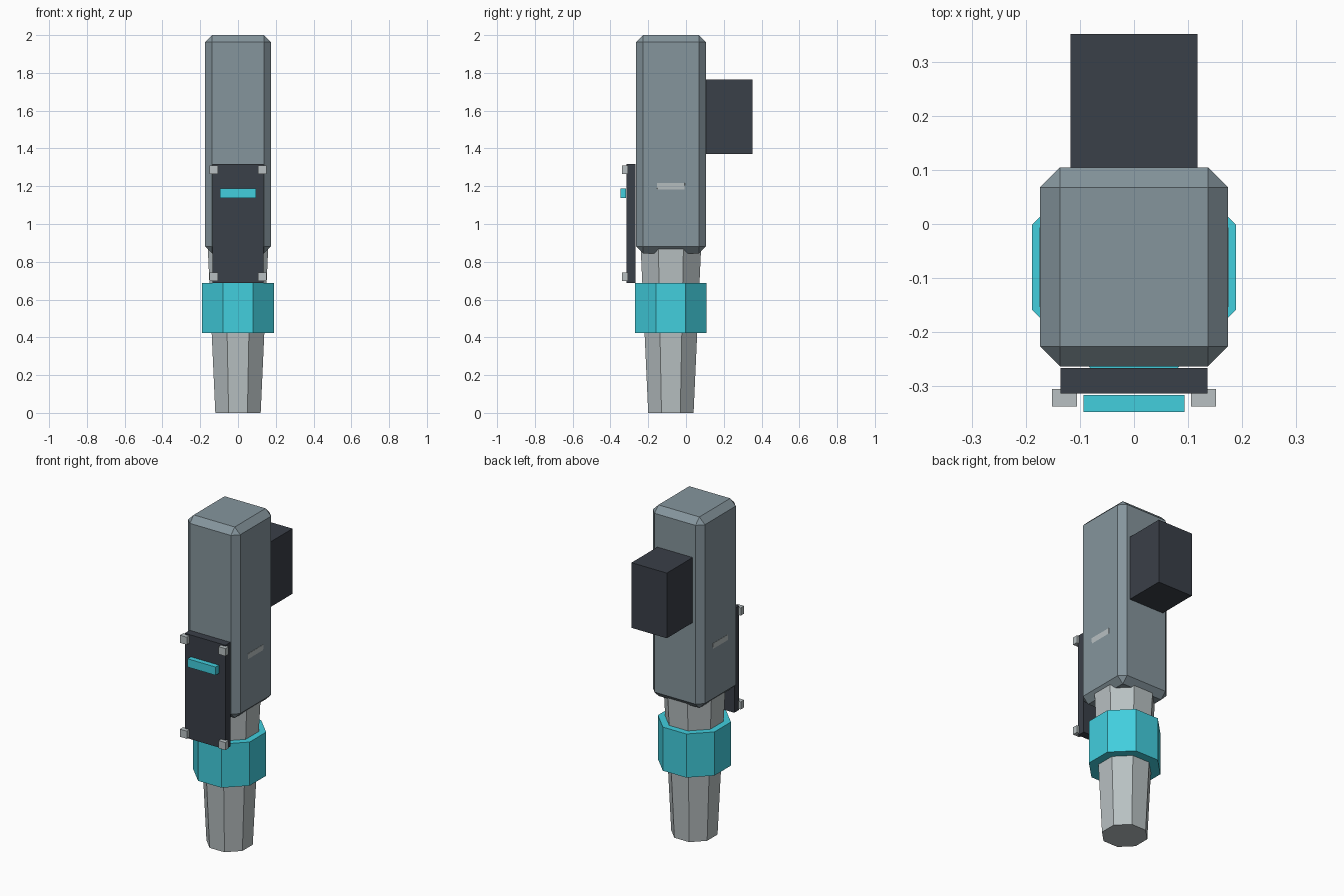
import bpy, math

if "Cube" in bpy.data.objects:
    bpy.data.objects.remove(bpy.data.objects["Cube"])

AXIS_Y = -0.08  # shared axis of body, collar and tapered shaft


def make_material(name, rgb):
    m = bpy.data.materials.new(name)
    m.diffuse_color = (*rgb, 1.0)
    m.use_nodes = True
    m.node_tree.nodes["Principled BSDF"].inputs["Base Color"].default_value = m.diffuse_color
    return m


BODY = make_material("slate grey", (0.235, 0.30, 0.335))
LIGHT = make_material("light grey", (0.48, 0.53, 0.54))
TEAL = make_material("teal", (0.054, 0.62, 0.73))
DARK = make_material("charcoal", (0.042, 0.050, 0.065))


def box(name, x, y, z, mat, chamfer=0.0):
    """Box from (min, max) ranges, with optional flat chamfers."""
    loc = [(a + b) / 2 for a, b in (x, y, z)]
    bpy.ops.mesh.primitive_cube_add(size=1, location=loc)
    ob = bpy.context.object
    ob.name = name
    ob.scale = [b - a for a, b in (x, y, z)]
    bpy.ops.object.transform_apply(location=False, rotation=False, scale=True)
    ob.data.materials.append(mat)
    if chamfer:
        bev = ob.modifiers.new("chamfer", 'BEVEL')
        bev.width = chamfer
        bev.segments = 1
    return ob


def octagon(name, r_low, r_high, z0, z1, mat):
    """Eight-sided tapered prism with flats facing the axes."""
    bpy.ops.mesh.primitive_cone_add(
        vertices=8, radius1=r_low, radius2=r_high, depth=z1 - z0,
        location=(0, AXIS_Y, (z0 + z1) / 2), rotation=(0, 0, math.pi / 8))
    ob = bpy.context.object
    ob.name = name
    ob.data.materials.append(mat)
    return ob


# tapered shaft: its top flats just break through the body sides
octagon("tapered_shaft", 0.13, 0.19, 0.0, 1.216, LIGHT)
octagon("collar", 0.205, 0.205, 0.424, 0.688, TEAL)

# main housing and rear block
box("main_body", (-0.174, 0.174), (-0.264, 0.105), (0.845, 2.0), BODY, 0.037)
box("rear_block", (-0.118, 0.118), (0.095, 0.352), (1.37, 1.764), DARK)

# front panel with its indicator bar and corner bolts
box("front_panel", (-0.136, 0.136), (-0.314, -0.267), (0.688, 1.318), DARK)
box("indicator_bar", (-0.094, 0.094), (-0.348, -0.317), (1.138, 1.188), TEAL)
for sx in (-1, 1):
    for zc in (0.72, 1.288):
        xc = sx * 0.129
        box("corner_bolt", (xc - 0.023, xc + 0.023), (-0.338, -0.306),
            (zc - 0.023, zc + 0.023), LIGHT)
